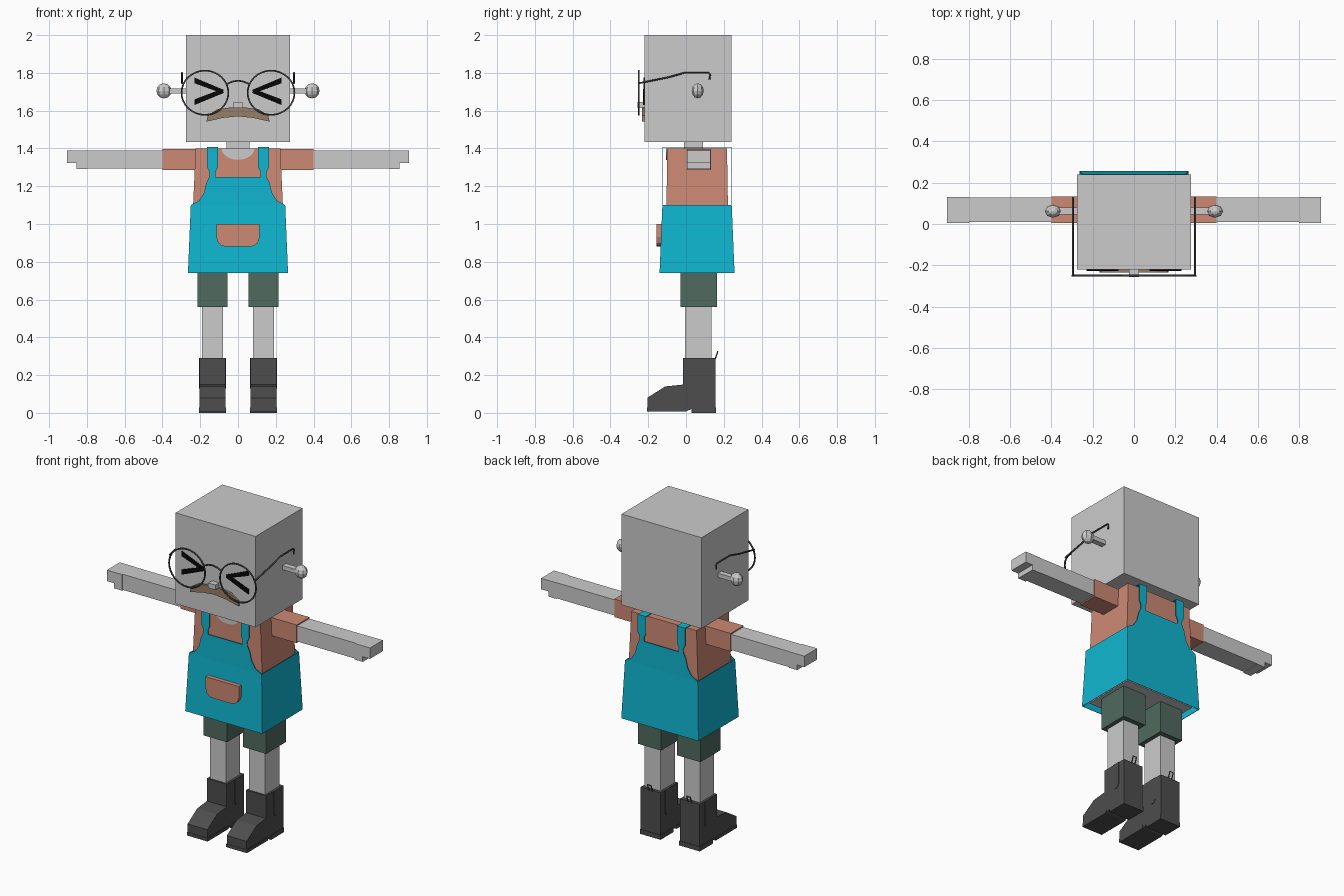
import bpy, bmesh, math
from mathutils import Vector

cube = bpy.data.objects.get("Cube")
if cube:
    bpy.data.objects.remove(cube, do_unlink=True)


def material(name, *rgb):
    m = bpy.data.materials.new(name)
    m.use_nodes = True
    m.diffuse_color = (*rgb, 1)
    m.node_tree.nodes["Principled BSDF"].inputs["Base Color"].default_value = (*rgb, 1)
    return m


SKIN = material("pale grey", 0.6, 0.6, 0.6)
TEAL = material("teal", 0.005, 0.47, 0.64)
SHIRT = material("salmon", 0.61, 0.25, 0.175)
SHORTS = material("dull green", 0.08, 0.145, 0.115)
BOOT = material("charcoal", 0.075, 0.075, 0.075)
WIRE = material("dark wire", 0.06, 0.06, 0.06)
BROWN = material("brown", 0.31, 0.21, 0.14)
BLACK = material("black", 0.002, 0.002, 0.002)


def finish(name, bm, mat):
    bmesh.ops.recalc_face_normals(bm, faces=bm.faces)
    me = bpy.data.meshes.new(name)
    bm.to_mesh(me)
    bm.free()
    me.materials.append(mat)
    ob = bpy.data.objects.new(name, me)
    bpy.context.collection.objects.link(ob)
    return ob


def box(name, x, y, z, mat, top_x=None, top_y=None, hollow=False):
    """Box from ranges, optionally tapered towards its top."""
    bm = bmesh.new()
    bmesh.ops.create_cube(bm, size=1)
    for v in bm.verts:
        up = v.co.z > 0
        rx = top_x if up and top_x else x
        ry = top_y if up and top_y else y
        v.co = (rx[v.co.x > 0], ry[v.co.y > 0], z[up])
    if hollow:
        caps = [f for f in bm.faces if abs(f.normal.z) > 0.9]
        bmesh.ops.delete(bm, geom=caps, context='FACES_ONLY')
    return finish(name, bm, mat)


def prism(name, pts, axis, lo, hi, mat):
    """Extrude a flat outline along x, or along y."""
    bm = bmesh.new()
    place = (lambda a, b: (lo, a, b)) if axis == 'x' else (lambda a, b: (a, lo, b))
    face = bm.faces.new([bm.verts.new(place(a, b)) for a, b in pts])
    new = bmesh.ops.extrude_face_region(bm, geom=[face])["geom"]
    d = hi - lo
    bmesh.ops.translate(bm, vec=(d, 0, 0) if axis == 'x' else (0, d, 0),
                        verts=[g for g in new if isinstance(g, bmesh.types.BMVert)])
    return finish(name, bm, mat)


def wire(name, pts, radius, mat, closed=False):
    cu = bpy.data.curves.new(name, 'CURVE')
    cu.dimensions = '3D'
    cu.bevel_depth = radius
    cu.bevel_resolution = 1
    sp = cu.splines.new('POLY')
    sp.points.add(len(pts) - 1)
    for p, co in zip(sp.points, pts):
        p.co = (*co, 1)
    sp.use_cyclic_u = closed
    tmp = bpy.data.objects.new(name + "_path", cu)
    bpy.context.collection.objects.link(tmp)
    bpy.context.view_layer.update()
    me = bpy.data.meshes.new_from_object(tmp.evaluated_get(bpy.context.evaluated_depsgraph_get()))
    bpy.data.objects.remove(tmp, do_unlink=True)
    me.materials.clear()
    me.materials.append(mat)
    ob = bpy.data.objects.new(name, me)
    bpy.context.collection.objects.link(ob)


def mirrored(half):
    return half + [(-a, b) for a, b in reversed(half)]


def span(s, a, b):
    return (s * a, s * b) if s > 0 else (s * b, s * a)


# Head, neck and nose
box("head", (-.275, .275), (-.22, .24), (1.435, 2), SKIN)
box("neck", (-.06, .06), (-.01, .09), (1.38, 1.44), SKIN)
box("nose", (-.025, .025), (-.257, -.215), (1.615, 1.645), SKIN)

# Moustache
prism("moustache", mirrored([(0, 1.57), (.08, 1.562), (.167, 1.542), (.16, 1.575),
                             (.11, 1.607), (.04, 1.617)]), 'y', -.234, -.215, BROWN)

# Torso: shirt above, plain body below, scooped neckline
box("shirt", (-.238, .238), (-.103, .222), (1.09, 1.4), SHIRT, (-.224, .224), (-.1, .217))
box("lower_body", (-.238, .238), (-.11, .225), (.757, 1.09), SKIN)
scoop = [(.088 * math.cos(a), 1.401 + .061 * math.sin(a))
         for a in [-math.pi * i / 10 for i in range(11)]]
prism("neckline", scoop, 'y', -.106, -.098, SKIN)

# Apron skirt: open at the bottom
skirt = box("apron_skirt", (-.265, .265), (-.14, .257), (.74, 1.1), TEAL,
            (-.25, .25), (-.125, .242), hollow=True)
thick = skirt.modifiers.new("thickness", 'SOLIDIFY')
thick.thickness = .004

# Apron bibs with straps over the shoulders
bib = mirrored([(.25, 1.099), (.205, 1.125), (.18, 1.165), (.167, 1.22), (.152, 1.25),
                (.15, 1.275), (.163, 1.3), (.163, 1.408), (.107, 1.408), (.107, 1.3),
                (.12, 1.275), (.118, 1.25)])
prism("front_bib", bib, 'y', -.125, -.121, TEAL)
prism("back_bib", bib, 'y', .238, .242, TEAL)

# Apron pocket
pocket = mirrored([(.115, 1), (.115, .93), (.105, .9), (.085, .884), (.06, .88)])
prism("pocket", pocket, 'y', -.156, -.128, SHIRT)

# Boot side outline: sole notch, sloping toe, upright shaft
boot = [(-.205, .008), (-.205, .08), (-.11, .14), (-.015, .15), (-.015, .29),
        (.155, .29), (.155, 0), (.03, 0), (.028, .02), (0, .008)]

for s, side in ((1, "left"), (-1, "right")):
    # Strap top
    box(side + "_strap", span(s, .107, .163), (-.125, .242), (1.404, 1.408), TEAL)

    # Arm: sleeve, forearm, hand with a stepped thumb
    box(side + "_sleeve", span(s, .215, .4), (.005, .132), (1.285, 1.397), SHIRT)
    box(side + "_forearm", span(s, .4, .81), (.01, .128), (1.293, 1.39), SKIN)
    box(side + "_hand", span(s, .8, .905), (.004, .13), (1.322, 1.39), SKIN)
    box(side + "_thumb", span(s, .8, .855), (.004, .13), (1.29, 1.322), SKIN)

    # Leg
    box(side + "_shorts_leg", span(s, .055, .215), (-.03, .165), (.56, .76), SHORTS)
    box(side + "_leg", span(s, .08, .19), (-.005, .135), (.28, .57), SKIN)

    # Boot with sole rims, side panels and a heel loop
    lo, hi = span(s, .067, .203)
    prism(side + "_boot", boot, 'x', lo, hi, BOOT)
    box(side + "_sole", (lo - .003, hi + .003), (-.207, 0), (.008, .028), BOOT)
    box(side + "_heel", (lo - .003, hi + .003), (.03, .158), (0, .028), BOOT)
    panel = [(.06, .29), (.06, .15), (.075, .13), (.095, .13), (.11, .15), (.11, .29)]
    for edge in (lo, hi):
        prism(side + "_boot_panel", panel, 'x', edge - .003, edge + .003, BOOT)
    cx = s * .135
    wire(side + "_heel_loop", [(cx - .012, .155, .285), (cx - .012, .168, .325),
                               (cx + .012, .168, .325), (cx + .012, .155, .285)], .004, BOOT)

    # Ear: stem and faceted ball
    box(side + "_ear_stem", span(s, .27, .37), (.045, .08), (1.692, 1.718), SKIN)
    bm = bmesh.new()
    bmesh.ops.create_uvsphere(bm, u_segments=8, v_segments=6, radius=.04)
    for v in bm.verts:
        v.co = Vector((s * .392 + v.co.x, .062 + v.co.y * .8, 1.705 + v.co.z))
    ball = finish(side + "_ear_ball", bm, SKIN)
    for p in ball.data.polygons:
        p.use_smooth = False

    # Squinting eye: two tapered strokes
    for name, pts in (("upper", [(.23, 1.775), (.23, 1.745), (.085, 1.692), (.075, 1.71)]),
                      ("lower", [(.23, 1.66), (.23, 1.63), (.075, 1.694), (.085, 1.715)])):
        prism(f"{side}_eye_{name}_stroke", [(s * a, b) for a, b in pts], 'y',
              -.226 if name == "upper" else -.227, -.219, BLACK)

    # Spectacle rim and temple
    ring = [(s * .175 + .124 * math.cos(a), -.25, 1.695 + .117 * math.sin(a))
            for a in [math.tau * i / 32 for i in range(32)]]
    wire(side + "_spectacle_rim", ring, .005, WIRE, closed=True)
    wire(side + "_spectacle_temple",
         [(s * .296, y, z) for y, z in ((-.25, 1.745), (-.1, 1.775), (-.01, 1.8),
                                        (.12, 1.8), (.128, 1.79), (.124, 1.765))], .005, WIRE)

# Spectacle bridge
wire("spectacle_bridge", [(.06 * t / 4, -.25, 1.758 - .018 * (t / 4) ** 2)
                          for t in range(-4, 5)], .005, WIRE)
